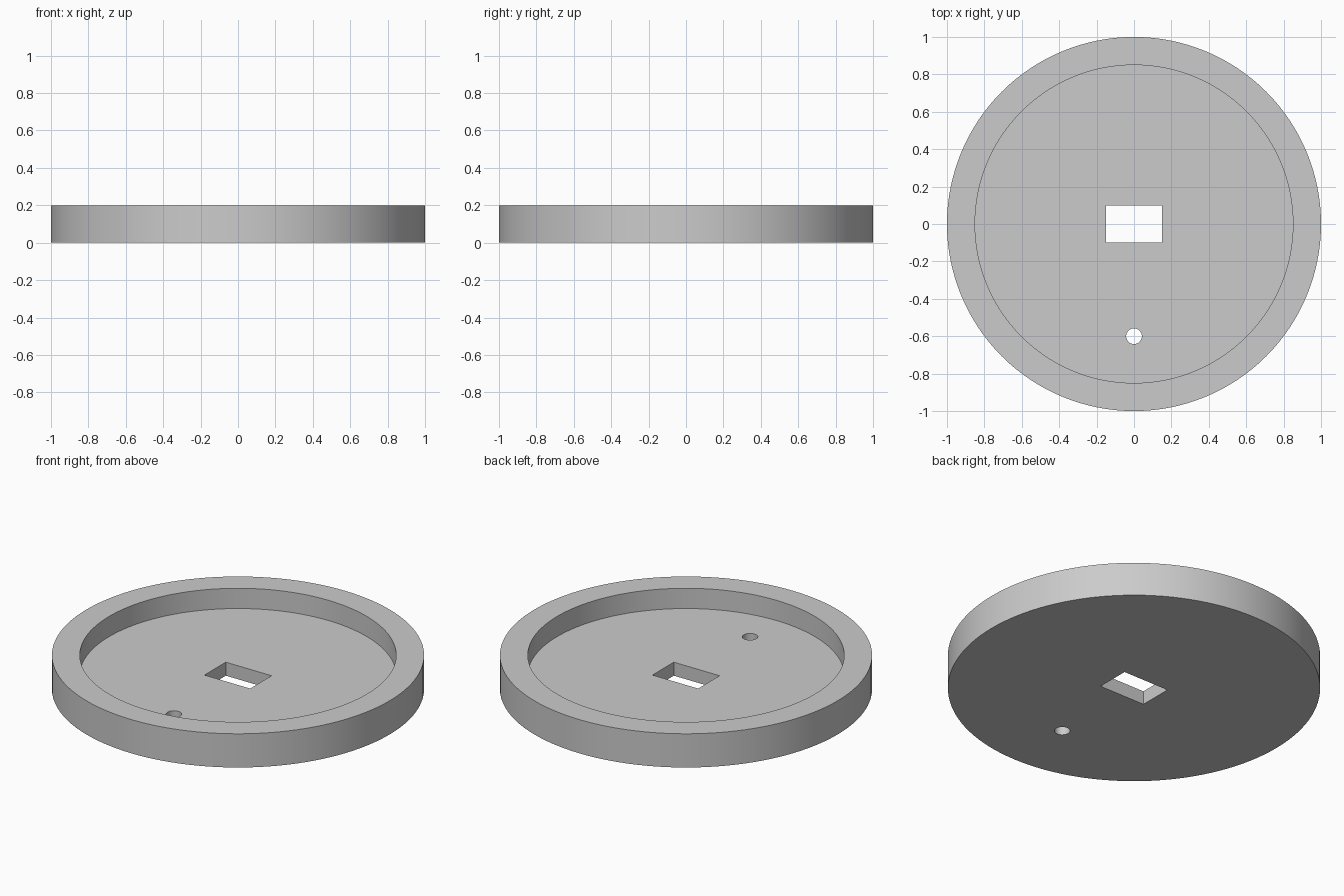
import bpy
import bmesh
import math

cube = bpy.data.objects.get("Cube")
if cube:
    bpy.data.objects.remove(cube, do_unlink=True)

RADIUS, INNER, HEIGHT, FLOOR = 1.0, 0.85, 0.2, 0.08
SEGMENTS = 128

grey = bpy.data.materials.new("plain grey")
grey.use_nodes = True
grey.diffuse_color = (0.6, 0.6, 0.6, 1)
grey.node_tree.nodes["Principled BSDF"].inputs["Base Color"].default_value = grey.diffuse_color


def prism(name, outline, z0, z1):
    """Solid made by raising a flat outline from z0 to z1."""
    bm = bmesh.new()
    base = bm.faces.new([bm.verts.new((x, y, z0)) for x, y in outline])
    top = bmesh.ops.extrude_face_region(bm, geom=[base])["geom"]
    bmesh.ops.translate(bm, vec=(0, 0, z1 - z0),
                        verts=[v for v in top if isinstance(v, bmesh.types.BMVert)])
    bmesh.ops.recalc_face_normals(bm, faces=bm.faces)
    mesh = bpy.data.meshes.new(name)
    bm.to_mesh(mesh)
    bm.free()
    mesh.materials.append(grey)
    obj = bpy.data.objects.new(name, mesh)
    bpy.context.collection.objects.link(obj)
    return obj


def circle(radius, segments, cy=0):
    angles = [math.tau * i / segments for i in range(segments)]
    return [(radius * math.cos(a), cy + radius * math.sin(a)) for a in angles]


# Round tray body
tray = prism("round_tray", circle(RADIUS, SEGMENTS), 0, HEIGHT)

# Recess, central slot and small front hole
cutters = [
    prism("recess_cutter", circle(INNER, SEGMENTS), FLOOR, HEIGHT + 0.1),
    prism("slot_cutter", [(-0.15, -0.1), (0.15, -0.1), (0.15, 0.1), (-0.15, 0.1)], -0.1, HEIGHT),
    prism("hole_cutter", circle(0.042, 32, -0.6), -0.1, HEIGHT),
]
bpy.ops.object.select_all(action='DESELECT')
bpy.context.view_layer.objects.active = tray
tray.select_set(True)
for cutter in cutters:
    cutter.hide_render = True
    cut = tray.modifiers.new(cutter.name, 'BOOLEAN')
    cut.operation = 'DIFFERENCE'
    cut.solver = 'EXACT'
    cut.object = cutter
    bpy.ops.object.modifier_apply(modifier=cut.name)
    bpy.data.objects.remove(cutter, do_unlink=True)

bpy.ops.object.shade_smooth_by_angle(angle=math.radians(30))
